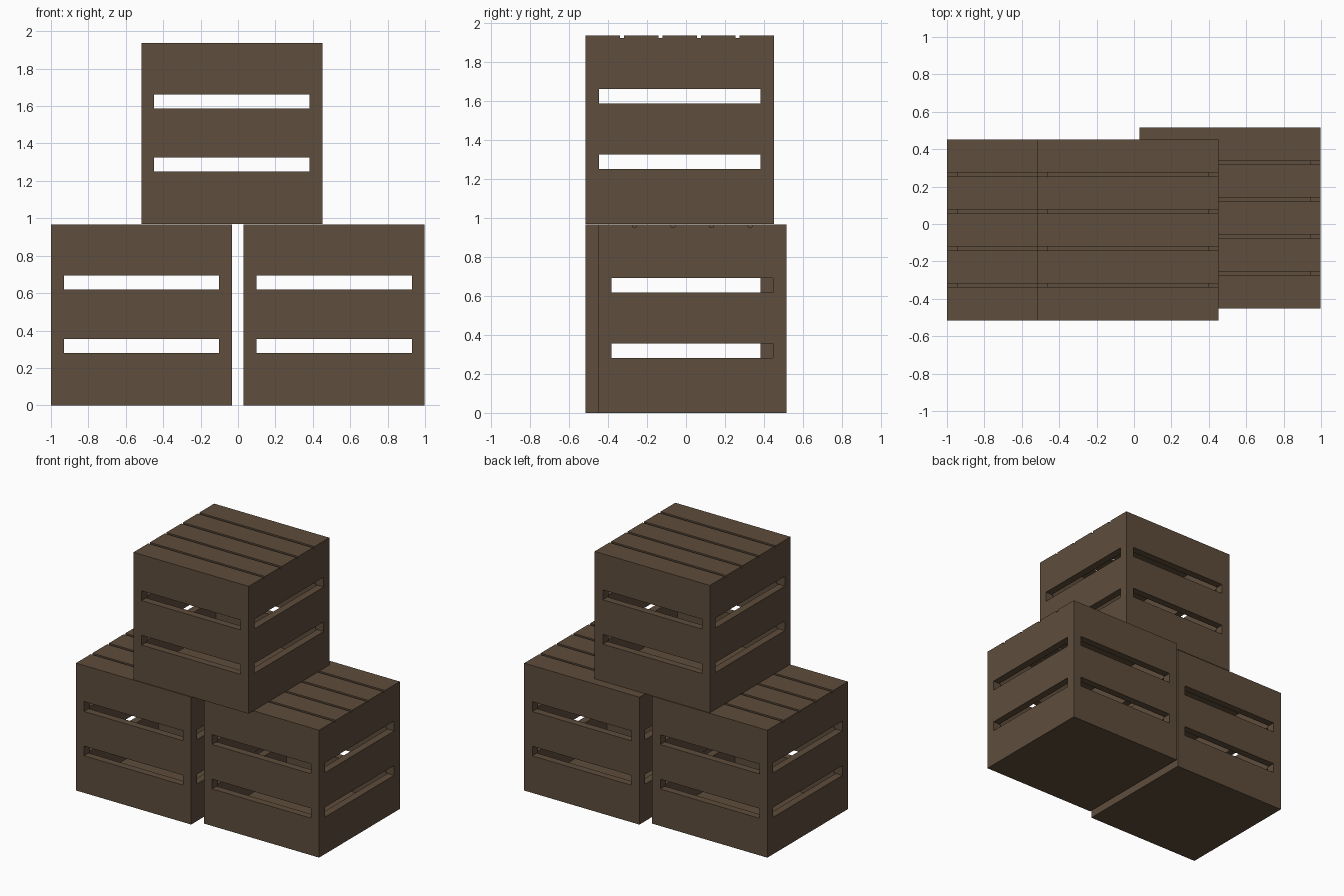
import bpy
import bmesh

if "Cube" in bpy.data.objects:
    bpy.data.objects.remove(bpy.data.objects["Cube"])

SIZE = 0.967      # outer width and height of a crate
WALL = 0.055      # thickness of walls and floor
POST = 0.068      # corner post width
SLAT = 0.012      # lid slat thickness
GAP = 0.02        # space between lid slats
SLOTS = ((0.281, 0.355), (0.618, 0.693))

wood = bpy.data.materials.new("brown wood")
wood.use_nodes = True
colour = (0.112, 0.074, 0.045, 1)
wood.diffuse_color = colour
wood.node_tree.nodes["Principled BSDF"].inputs["Base Color"].default_value = colour


def add_box(bm, lo, hi):
    """Axis-aligned box between two corners."""
    verts = bmesh.ops.create_cube(bm, size=1)["verts"]
    for v in verts:
        for i in range(3):
            v.co[i] = hi[i] if v.co[i] > 0 else lo[i]


def add_band(bm, bottom, top):
    """Square tube that forms one tier of all four walls."""
    def loop(half, z):
        return [bm.verts.new((sx * half, sy * half, z))
                for sx, sy in ((-1, -1), (1, -1), (1, 1), (-1, 1))]
    outer, inner = SIZE / 2, SIZE / 2 - WALL
    rings = [loop(outer, bottom), loop(outer, top), loop(inner, top), loop(inner, bottom)]
    for k in range(4):
        a, b = rings[k], rings[(k + 1) % 4]
        for i in range(4):
            j = (i + 1) % 4
            bm.faces.new((a[i], a[j], b[j], b[i]))


def finish(bm, name, location):
    bmesh.ops.recalc_face_normals(bm, faces=bm.faces)
    mesh = bpy.data.meshes.new(name)
    bm.to_mesh(mesh)
    bm.free()
    mesh.materials.append(wood)
    obj = bpy.data.objects.new(name, mesh)
    obj.location = location
    bpy.context.collection.objects.link(obj)


def build_crate(name, location):
    half = SIZE / 2
    inner = half - WALL
    rim = SIZE - SLAT

    # Wall planks, three tiers
    bm = bmesh.new()
    edges = [0] + [z for slot in SLOTS for z in slot] + [rim]
    for bottom, top in zip(edges[::2], edges[1::2]):
        add_band(bm, bottom, top)
    finish(bm, name + "_wall_planks", location)

    # Corner posts across the open slots
    bm = bmesh.new()
    for bottom, top in SLOTS:
        for x in (-half, half - POST):
            for y in (-half, half - POST):
                add_box(bm, (x, y, bottom), (x + POST, y + POST, top))
    finish(bm, name + "_corner_posts", location)

    # Solid floor
    bm = bmesh.new()
    add_box(bm, (-inner, -inner, 0), (inner, inner, WALL))
    finish(bm, name + "_floor", location)

    # Five lid slats running left to right
    bm = bmesh.new()
    width = (SIZE - 4 * GAP) / 5
    for i in range(5):
        y = -half + i * (width + GAP)
        add_box(bm, (-half, y, rim), (half, y + width, SIZE))
    finish(bm, name + "_lid_slats", location)


build_crate("right_crate", (-0.516, -0.032, 0))
build_crate("left_crate", (0.514, 0.032, 0))
build_crate("top_crate", (-0.033, -0.032, 0.97))
